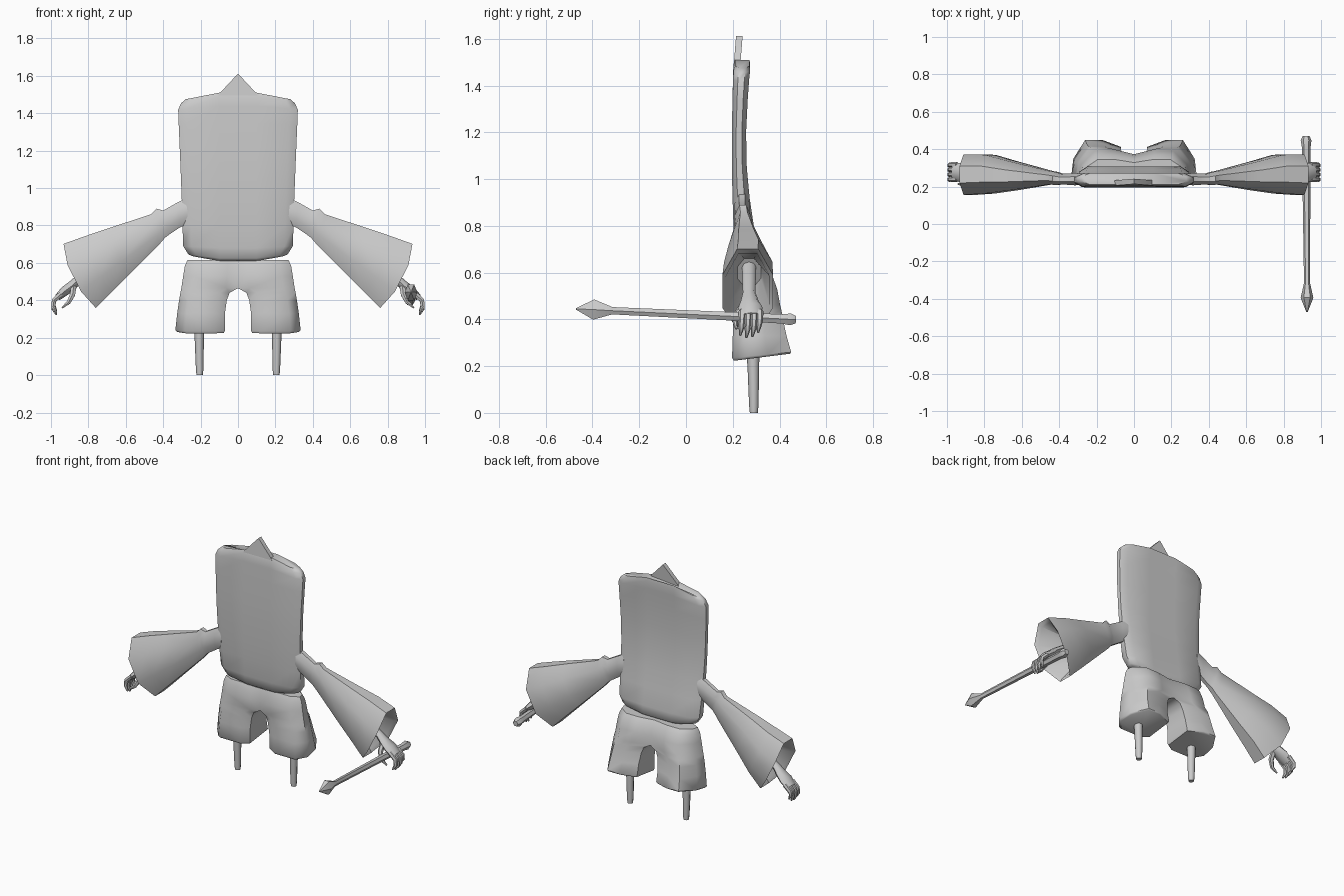
import bpy, bmesh, math
from mathutils import Vector

grey = bpy.data.materials.new("plain_grey")
grey.diffuse_color = (0.6, 0.6, 0.6, 1)


def build(name, lofts, mirror=False, angle=50):
    """Skin each list of rings, cap the ends, optionally mirror across x."""
    bm = bmesh.new()
    for rings in lofts:
        rows = [[bm.verts.new(p) for p in r] for r in rings]
        for a, b in zip(rows, rows[1:]):
            n = len(a)
            for i in range(n):
                j = (i + 1) % n
                bm.faces.new((a[i], a[j], b[j], b[i]))
        bm.faces.new(rows[0])
        bm.faces.new(rows[-1])
    bmesh.ops.recalc_face_normals(bm, faces=bm.faces)
    if mirror:  # open the seam on the centre plane
        seam = [f for f in bm.faces if all(abs(v.co.x) < 1e-4 for v in f.verts)]
        bmesh.ops.delete(bm, geom=seam, context='FACES')
    me = bpy.data.meshes.new(name)
    bm.to_mesh(me)
    bm.free()
    me.materials.append(grey)
    me.shade_smooth()
    me.set_sharp_from_angle(angle=math.radians(angle))
    ob = bpy.data.objects.new(name, me)
    bpy.context.collection.objects.link(ob)
    if mirror:
        m = ob.modifiers.new("mirror", 'MIRROR')
        m.use_clip = True
    return ob


def tube(path, ref=(0, 1, 0), n=8):
    """Rings along a path of (x, y, z, side radius, other radius)."""
    pts = [Vector(p[:3]) for p in path]
    rings = []
    for i, p in enumerate(path):
        t = (pts[min(i + 1, len(pts) - 1)] - pts[max(i - 1, 0)]).normalized()
        side = Vector(ref)
        side = (side - t * side.dot(t)).normalized()
        up = t.cross(side)
        rings.append([pts[i] + side * p[3] * math.cos(2 * math.pi * k / n)
                      + up * p[-1] * math.sin(2 * math.pi * k / n) for k in range(n)])
    return rings


# Tall slab body: rows of (z, half width, front y, back y, rise in the middle)
def body_row(z, w, y0, y1, rise):
    c, d = 0.045, (y1 - y0) * 0.3
    half = [(-w, y0 + d), (-w + c, y0), (-0.1, y0), (0.1, y0), (w - c, y0), (w, y0 + d)]
    back = [(w, y1 - d), (w - c, y1), (0.1, y1), (-0.1, y1), (-w + c, y1), (-w, y1 - d)]
    return [(x, y, z + rise * min(1, (w - abs(x)) / max(w - 0.1, 0.01))) for x, y in half + back]


build("body", [[body_row(*r) for r in (
    (0.635, 0.24, 0.235, 0.295, -0.025),
    (0.645, 0.265, 0.22, 0.308, -0.02),
    (0.69, 0.293, 0.212, 0.308, -0.01),
    (0.80, 0.297, 0.203, 0.29, 0),
    (0.92, 0.30, 0.199, 0.272, 0),
    (1.05, 0.305, 0.196, 0.26, 0),
    (1.20, 0.311, 0.196, 0.257, 0),
    (1.34, 0.317, 0.199, 0.264, 0.005),
    (1.42, 0.32, 0.201, 0.27, 0.02),
    (1.455, 0.303, 0.203, 0.274, 0.035),
    (1.475, 0.28, 0.21, 0.272, 0.035))]])

# Pointed crest on the front of the top edge
tri = ((-0.12, 1.46), (-0.1, 1.505), (0, 1.612), (0.1, 1.505), (0.12, 1.46))
build("crest", [[[(x, 0.202 + (z - 1.46) * 0.08 + t, z) for x, z in tri]
                 for t in (0, 0.028)]], angle=30)

# Baggy trousers: rows of (z, inner x, outer x, front y, back y, rise at the back)
SECTION = ((0, .12), (.2, 0), (.8, 0), (1, .25), (.96, .6), (.72, 1), (.38, 1), (0, .85))
trousers = []
for z, x0, x1, y0, y1, rise in (
        (0.223, 0.075, 0.325, 0.205, 0.445, 0.03),
        (0.235, 0.07, 0.335, 0.197, 0.45, 0.025),
        (0.33, 0.07, 0.325, 0.20, 0.43, 0),
        (0.40, 0.06, 0.315, 0.202, 0.415, 0),
        (0.44, 0.045, 0.308, 0.205, 0.408, 0),
        (0.465, 0, 0.303, 0.207, 0.402, 0),
        (0.53, 0, 0.293, 0.212, 0.39, 0),
        (0.585, 0, 0.284, 0.222, 0.37, 0),
        (0.615, 0, 0.27, 0.235, 0.345, 0)):
    trousers.append([(x0 + u * (x1 - x0), y0 + v * (y1 - y0), z + rise * v) for u, v in SECTION])
build("trousers", [trousers], True)

# Thin peg legs
build("peg_legs", [tube([(0.207, 0.285, 0.30, 0.03), (0.207, 0.288, 0.20, 0.025),
                         (0.205, 0.29, 0.03, 0.02), (0.205, 0.29, 0.0, 0.017)])], True)


# Flared sleeves: ring from top point, bottom point, depth range and outward bulge
def sleeve_ring(top, bottom, y0, y1, bulge=0):
    ring, s = [], 1 / math.cos(math.pi / 8)
    for k in range(8):
        a = (k + 0.5) * math.pi / 4
        u, v = s * math.cos(a) / 2, s * math.sin(a) / 2
        b = bulge * abs(u) * 2
        ring.append((top[0] * (.5 + v) + bottom[0] * (.5 - v) + b,
                     (y0 + y1) / 2 + u * (y1 - y0),
                     top[1] * (.5 + v) + bottom[1] * (.5 - v) - b * 0.4))
    return ring


build("sleeves", [[sleeve_ring(*r) for r in (
    ((0.27, 0.95), (0.27, 0.81), 0.21, 0.27),
    ((0.32, 0.925), (0.31, 0.79), 0.207, 0.272),
    ((0.40, 0.88), (0.37, 0.75), 0.212, 0.268),
    ((0.435, 0.89), (0.39, 0.735), 0.208, 0.278),
    ((0.465, 0.86), (0.42, 0.70), 0.212, 0.283),
    ((0.68, 0.79), (0.57, 0.545), 0.18, 0.335, 0.02),
    ((0.80, 0.75), (0.66, 0.45), 0.163, 0.37, 0.04),
    ((0.912, 0.71), (0.74, 0.368), 0.156, 0.372, 0.05),
    ((0.89, 0.69), (0.735, 0.39), 0.17, 0.358, 0.045),
    ((0.70, 0.66), (0.63, 0.54), 0.22, 0.32))]], True)

# Forearms, palms, curled fingers and thumbs
hand = [tube([(0.67, 0.27, 0.63, 0.03, 0.025), (0.85, 0.27, 0.515, 0.027, 0.022),
              (0.885, 0.272, 0.48, 0.038, 0.026), (0.925, 0.275, 0.45, 0.052, 0.026),
              (0.965, 0.278, 0.415, 0.045, 0.018)])]
for y, drop in ((0.24, 0), (0.266, -0.01), (0.292, -0.005), (0.316, 0.012)):
    hand.append(tube([(0.945, y, 0.435, 0.015), (0.984, y, 0.40, 0.014),
                      (0.988, y - 0.003, 0.365 + drop, 0.012),
                      (0.97, y - 0.008, 0.332 + drop, 0.005)], n=6))
hand.append(tube([(0.88, 0.255, 0.47, 0.018), (0.885, 0.225, 0.43, 0.016),
                  (0.905, 0.21, 0.39, 0.012), (0.94, 0.215, 0.36, 0.005)], n=6))
build("hands", hand, True)

# Staff held in one hand: pointed head, tapering shaft, flared butt
build("staff", [tube([(0.925, -0.47, 0.445, 0.004), (0.925, -0.395, 0.442, 0.034, 0.05),
                      (0.925, -0.315, 0.437, 0.016, 0.018), (0.922, 0.20, 0.413, 0.021),
                      (0.921, 0.41, 0.402, 0.023), (0.92, 0.447, 0.40, 0.029),
                      (0.92, 0.47, 0.399, 0.018)], ref=(1, 0, 0), n=6)], angle=40)
